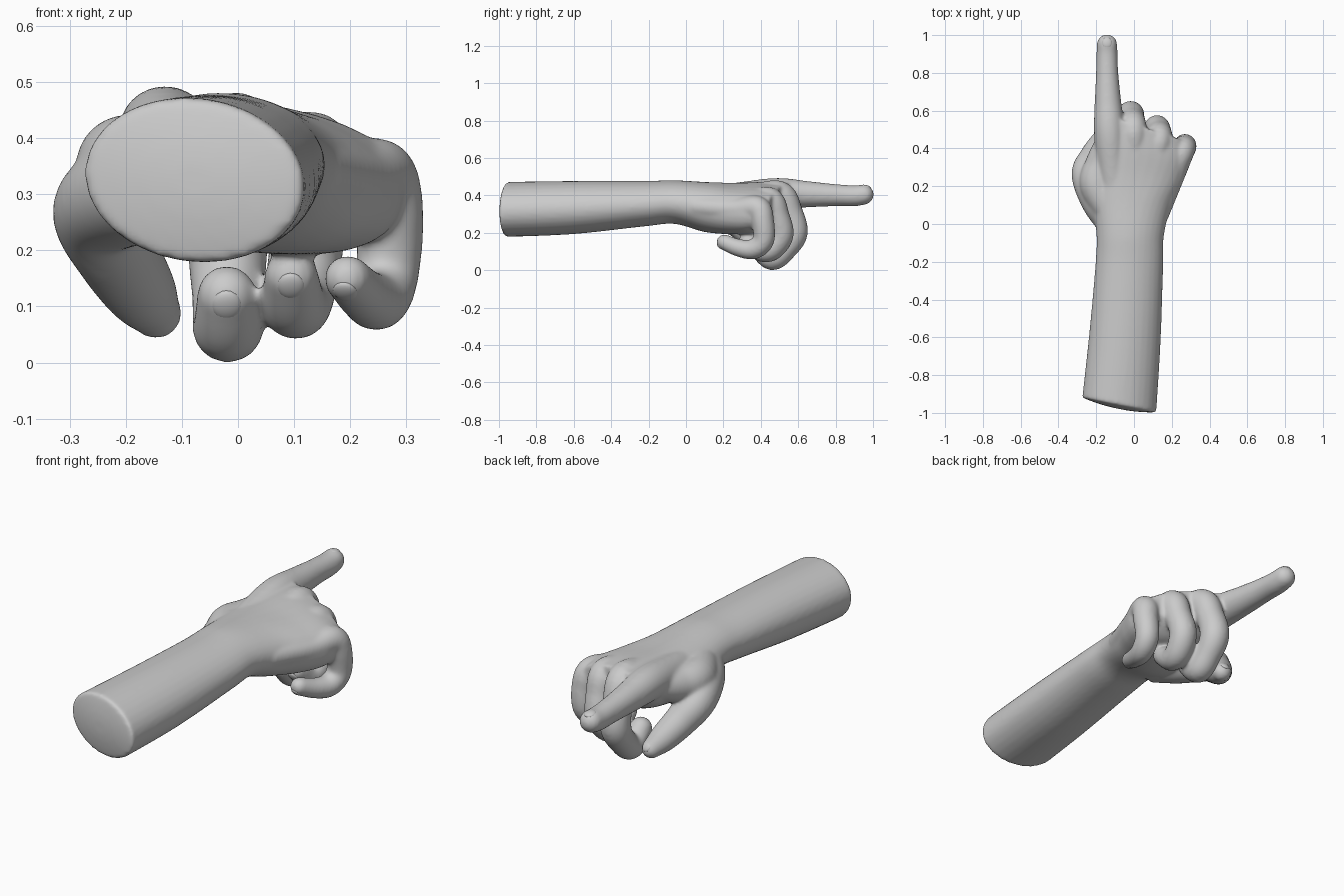
import bpy, bmesh, math
from mathutils import Vector, Matrix

if "Cube" in bpy.data.objects:
    bpy.data.objects.remove(bpy.data.objects["Cube"])

SIDES = 32


def spline(rows, steps=6):
    """Catmull-Rom through rows of any number of values."""
    out = []
    for i in range(len(rows) - 1):
        a, b, c, d = (rows[max(0, min(len(rows) - 1, i + k))] for k in (-1, 0, 1, 2))
        for s in range(steps):
            t = s / steps
            out.append([0.5 * (2 * q + (r - p) * t + (2 * p - 5 * q + 4 * r - w) * t * t
                               + (3 * q - p - 3 * r + w) * t ** 3)
                        for p, q, r, w in zip(a, b, c, d)])
    out.append(list(rows[-1]))
    return out


def loft(bm, rings):
    vs = [[bm.verts.new(p) for p in ring] for ring in rings]
    for a, b in zip(vs, vs[1:]):
        for i in range(SIDES):
            j = (i + 1) % SIDES
            bm.faces.new((a[i], a[j], b[j], b[i]))
    bm.faces.new(vs[0][::-1])
    bm.faces.new(vs[-1])


def arm(bm, rows):
    """Rows: y, centre x, centre z, half width, half height, roll, skew, squareness."""
    stations = spline(rows)
    first = stations[0]
    # slightly domed cut at the forearm end
    dome = [[first[0] - 0.022 * (1 - k * k)] + first[1:3] + [first[3] * k, first[4] * k] + first[5:]
            for k in (0.2, 0.45, 0.7, 0.9)]
    rings = []
    for y, cx, cz, rx, rz, roll, skew, power in dome + stations:
        ring = []
        for i in range(SIDES):
            a = 2 * math.pi * i / SIDES
            px = rx * math.copysign(abs(math.cos(a)) ** power, math.cos(a))
            pz = rz * math.copysign(abs(math.sin(a)) ** power, math.sin(a))
            c, s = math.cos(roll), math.sin(roll)
            x = px * c - pz * s
            ring.append((cx + x, y - skew * x, cz + px * s + pz * c))
        rings.append(ring)
    loft(bm, rings)


def finger(bm, rows):
    """Rows: x, y, z, radius. Returns the frame of the tip."""
    pts = spline(rows)
    pos = [Vector(p[:3]) for p in pts]
    rings = []
    for i, p in enumerate(pos):
        t = (pos[min(i + 1, len(pos) - 1)] - pos[max(i - 1, 0)]).normalized()
        side = (Vector((1, 0, 0)) - t * t.x).normalized()
        up = side.cross(t)
        r = pts[i][3]
        caps = [(0, 1)]
        if i == len(pos) - 1:
            caps = [(math.sin(k * 0.25), math.cos(k * 0.25)) for k in range(7)]
        for along, k in caps:
            rings.append([p + t * r * along
                          + (side * math.cos(2 * math.pi * j / SIDES)
                             + up * math.sin(2 * math.pi * j / SIDES)) * r * k
                          for j in range(SIDES)])
    loft(bm, rings)
    return pos[-1], side, t, side.cross(t), pts[-1][3]


def finish(name, bm):
    bmesh.ops.recalc_face_normals(bm, faces=bm.faces)
    me = bpy.data.meshes.new(name)
    bm.to_mesh(me)
    bm.free()
    for f in me.polygons:
        f.use_smooth = True
    ob = bpy.data.objects.new(name, me)
    bpy.context.collection.objects.link(ob)
    return ob


hand = bmesh.new()

# forearm, wrist and palm
arm(hand, [
    (-0.958, -0.078, 0.325, 0.197, 0.146, -0.14, 0.2, 1),
    (-0.60, -0.048, 0.335, 0.190, 0.141, -0.12, 0.1, 1),
    (-0.22, -0.025, 0.356, 0.180, 0.121, -0.08, 0, 1),
    (-0.06, -0.020, 0.364, 0.179, 0.116, -0.08, 0, 1),
    (0.10, -0.008, 0.338, 0.208, 0.132, -0.11, 0, .93),
    (0.25, 0.025, 0.330, 0.236, 0.130, -0.17, 0.1, .85),
    (0.40, 0.055, 0.338, 0.245, 0.120, -0.21, 0.25, .82),
    (0.51, 0.055, 0.372, 0.215, 0.078, -0.23, 0.33, .85),
])

# fingers, from the palm to the tip
FINGERS = {
    "index": [(-.09, .06, .37, .07), (-.115, .30, .392, .08), (-.13, .49, .411, .082),
              (-.138, .65, .406, .070), (-.142, .80, .401, .059), (-.143, .90, .398, .056),
              (-.143, .95, .404, .054)],
    "middle": [(0, .10, .37, .065), (0, .35, .39, .070), (-.005, .50, .405, .073),
               (-.012, .555, .31, .069), (-.018, .580, .20, .071), (-.018, .53, .115, .064),
               (-.018, .46, .062, .063), (-.02, .385, .12, .053)],
    "ring": [(.07, .10, .36, .06), (.115, .32, .365, .064), (.132, .445, .375, .070),
             (.132, .487, .29, .066), (.12, .51, .19, .066), (.108, .46, .115, .063),
             (.10, .40, .105, .058), (.095, .33, .155, .048)],
    "little": [(.13, .05, .34, .055), (.21, .26, .325, .06), (.252, .38, .332, .066),
               (.27, .41, .26, .061), (.266, .415, .16, .057), (.25, .36, .112, .054),
               (.225, .28, .12, .047), (.195, .205, .15, .042)],
    "thumb": [(-.10, 0, .33, .09), (-.18, .12, .31, .098), (-.245, .26, .27, .086),
              (-.215, .35, .195, .076), (-.172, .43, .125, .064), (-.146, .48, .088, .046)],
}
tips = {name: finger(hand, rows) for name, rows in FINGERS.items()}

# web of skin between thumb and index finger
finger(hand, [(-.11, .04, .36, .08), (-.195, .20, .35, .092), (-.175, .32, .355, .082),
              (-.14, .42, .38, .07)])

# blend everything into one smooth skin
skin = finish("pointing_hand", hand)
remesh = skin.modifiers.new("merge", 'REMESH')
remesh.mode = 'VOXEL'
remesh.voxel_size = 0.008
remesh.use_smooth_shade = True
smooth = skin.modifiers.new("soften", 'SMOOTH')
smooth.factor = 0.5
smooth.iterations = 14

# fingernails sunk into the fingertips
for name, (p, side, t, up, r) in tips.items():
    bm = bmesh.new()
    frame = (Matrix.Rotation(-0.3, 3, side) @ Matrix((side, t, up)).transposed()).to_4x4()
    frame.translation = p + up * r * 0.70 + t * r * 0.25
    bmesh.ops.create_uvsphere(bm, u_segments=20, v_segments=12, radius=1,
                              matrix=frame @ Matrix.Diagonal((r * .52, r * .58, r * .24, 1)))
    finish(name + "_nail", bm)
